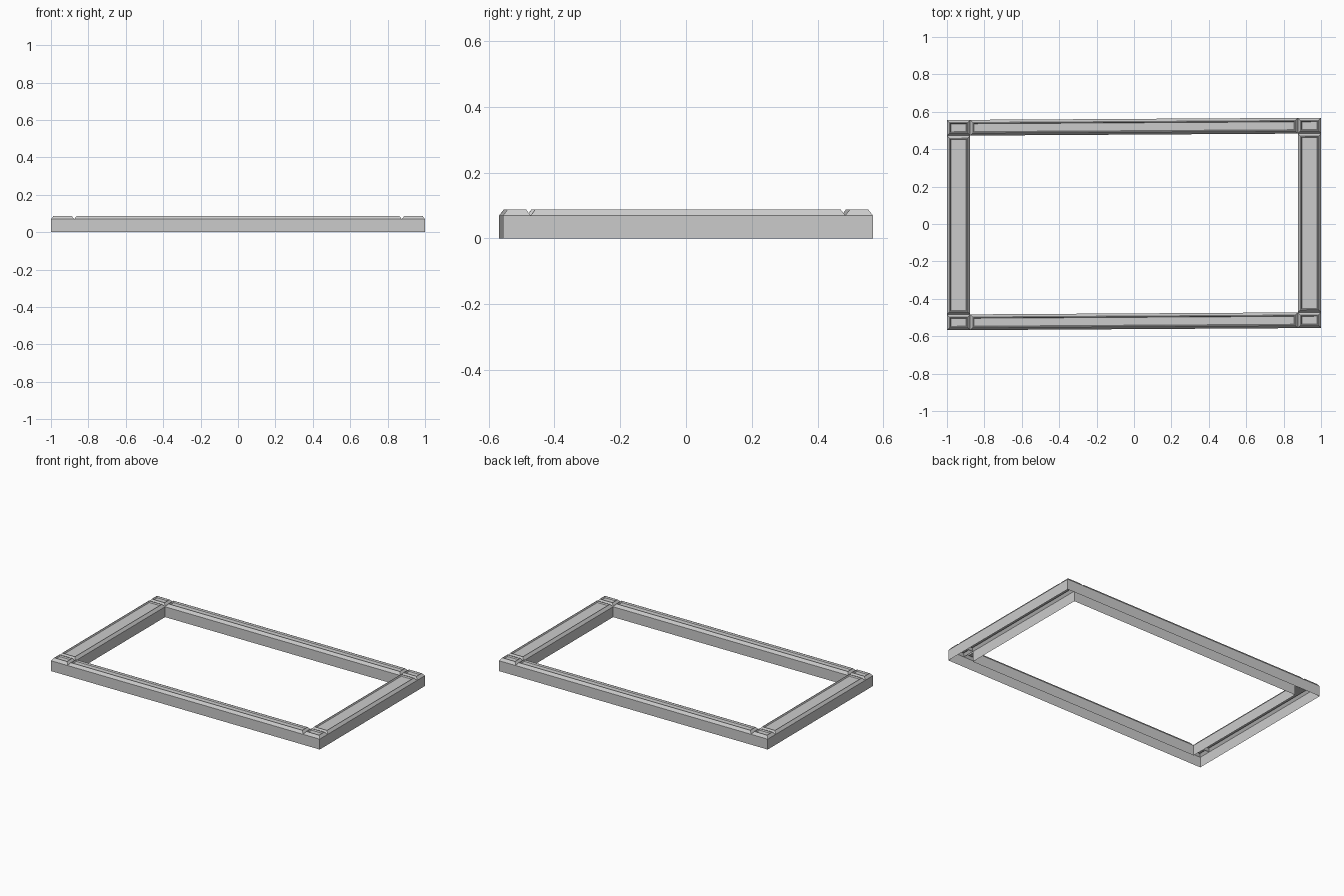
import bpy

if "Cube" in bpy.data.objects:
    bpy.data.objects.remove(bpy.data.objects["Cube"])

X, Y = 1.0, 0.562        # outer half sizes
XI, YI = 0.876, 0.478    # inner half sizes
H, TOP, PANEL = 0.07, 0.088, 0.079   # wall top, rim and recessed panel heights
SKEW = 0.006             # the plan leans slightly


def make(name, verts, faces):
    mesh = bpy.data.meshes.new(name)
    mesh.from_pydata([(x, y + SKEW * x, z) for x, y, z in verts], [], faces)
    mesh.update()
    ob = bpy.data.objects.new(name, mesh)
    bpy.context.collection.objects.link(ob)
    return ob


def ring(x0, x1, y0, y1, z, inset=0.0):
    a, b, c, d = x0 + inset, x1 - inset, y0 + inset, y1 - inset
    return [(a, c, z), (b, c, z), (b, d, z), (a, d, z)]


def bridge(a, b):
    return [(a + i, a + (i + 1) % 4, b + (i + 1) % 4, b + i) for i in range(4)]


def panel(name, x0, x1, y0, y1):
    # bevelled edge, narrow rim, sloped recess and flat panel
    steps = [(H, 0.0), (TOP, 0.014), (TOP, 0.017), (PANEL, 0.021)]
    verts, faces = [], []
    for z, inset in steps:
        verts += ring(x0, x1, y0, y1, z, inset)
    for k in range(len(steps) - 1):
        faces += bridge(4 * k, 4 * k + 4)
    faces.append((12, 13, 14, 15))
    make(name, verts, faces)


# Upright walls, open underneath
make("outer_wall", ring(-X, X, -Y, Y, 0) + ring(-X, X, -Y, Y, H), bridge(0, 4))
make("inner_wall", ring(-XI, XI, -YI, YI, H) + ring(-XI, XI, -YI, YI, 0), bridge(0, 4))

# Long and short rail tops
panel("front_rail", -XI, XI, -Y, -YI)
panel("back_rail", -XI, XI, YI, Y)
panel("left_rail", -X, -XI, -YI, YI)
panel("right_rail", XI, X, -YI, YI)

# Corner blocks
for sx, x0, x1 in (("left", -X, -XI), ("right", XI, X)):
    for sy, y0, y1 in (("front", -Y, -YI), ("back", YI, Y)):
        panel(f"{sy}_{sx}_corner", x0, x1, y0, y1)
